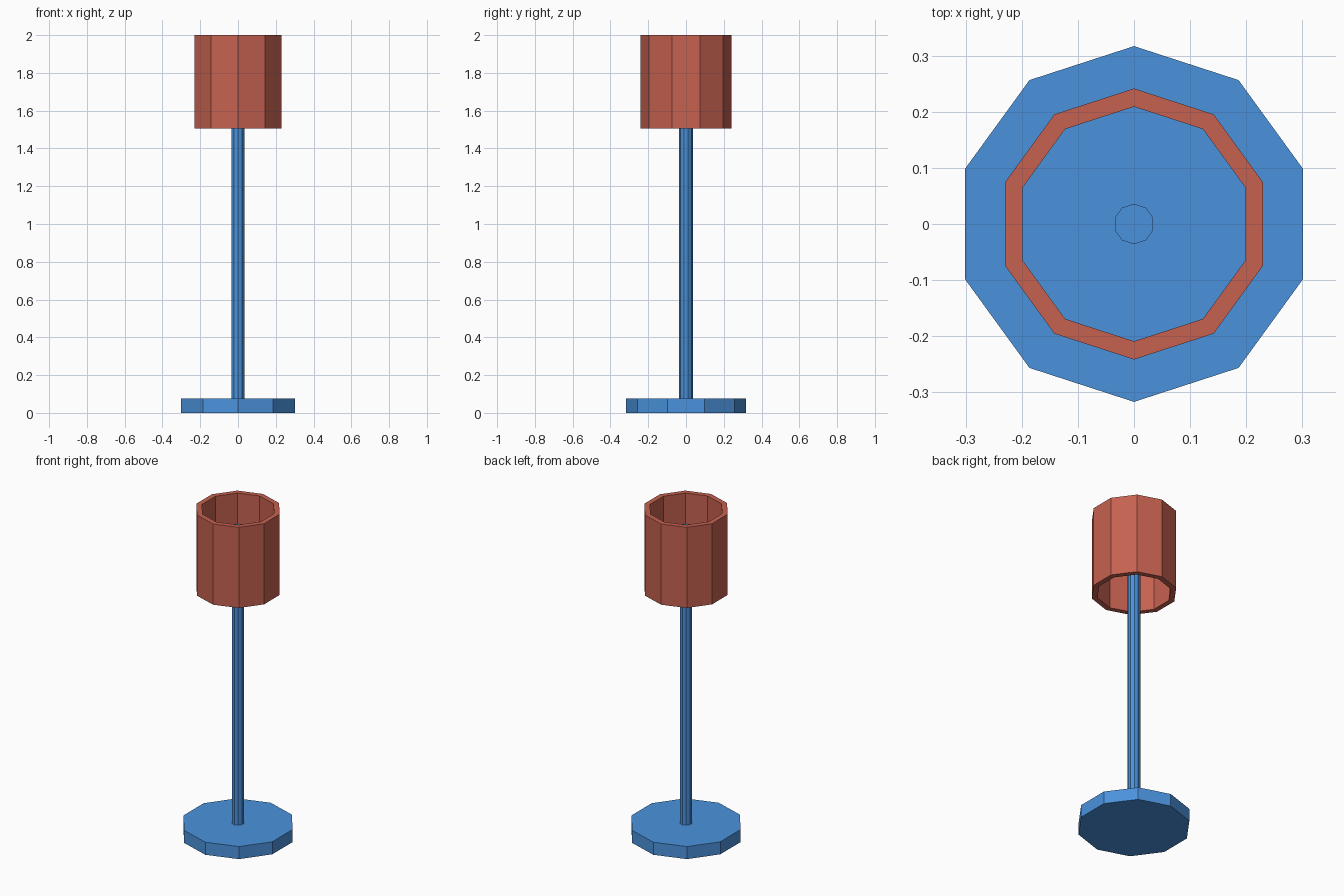
import bpy, bmesh
from math import sin, cos, pi

if "Cube" in bpy.data.objects:
    bpy.data.objects.remove(bpy.data.objects["Cube"])

SIDES = 10


def material(name, color):
    mat = bpy.data.materials.new(name)
    mat.diffuse_color = color
    mat.use_nodes = True
    mat.node_tree.nodes["Principled BSDF"].inputs["Base Color"].default_value = mat.diffuse_color
    return mat


def lathe(name, profile, mat, closed=False):
    """Revolve (radius, z) points into a flat-faced ten-sided solid, one corner facing +y."""
    bm = bmesh.new()
    rings = [[bm.verts.new((r * sin(2 * pi * i / SIDES), r * cos(2 * pi * i / SIDES), z))
              for i in range(SIDES)] for r, z in profile]
    pairs = list(zip(rings, rings[1:]))
    if closed:
        pairs.append((rings[-1], rings[0]))
    else:
        bm.faces.new(rings[0])
        bm.faces.new(rings[-1])
    for a, b in pairs:
        for i in range(SIDES):
            j = (i + 1) % SIDES
            bm.faces.new((a[i], a[j], b[j], b[i]))
    bmesh.ops.recalc_face_normals(bm, faces=bm.faces)
    mesh = bpy.data.meshes.new(name)
    bm.to_mesh(mesh)
    bm.free()
    mesh.materials.append(mat)
    obj = bpy.data.objects.new(name, mesh)
    bpy.context.collection.objects.link(obj)
    return obj


blue = material("blue", (0.07, 0.29, 0.72, 1))
red = material("red", (0.56, 0.12, 0.08, 1))

# Base disc and pole
lathe("base", [(0.317, 0), (0.317, 0.077)], blue)
lathe("pole", [(0.036, 0.077), (0.036, 1.893)], blue)

# Open, thick-walled lampshade
lathe("lampshade", [(0.2415, 1.505), (0.2415, 2.0), (0.209, 2.0), (0.209, 1.505)], red, closed=True)
